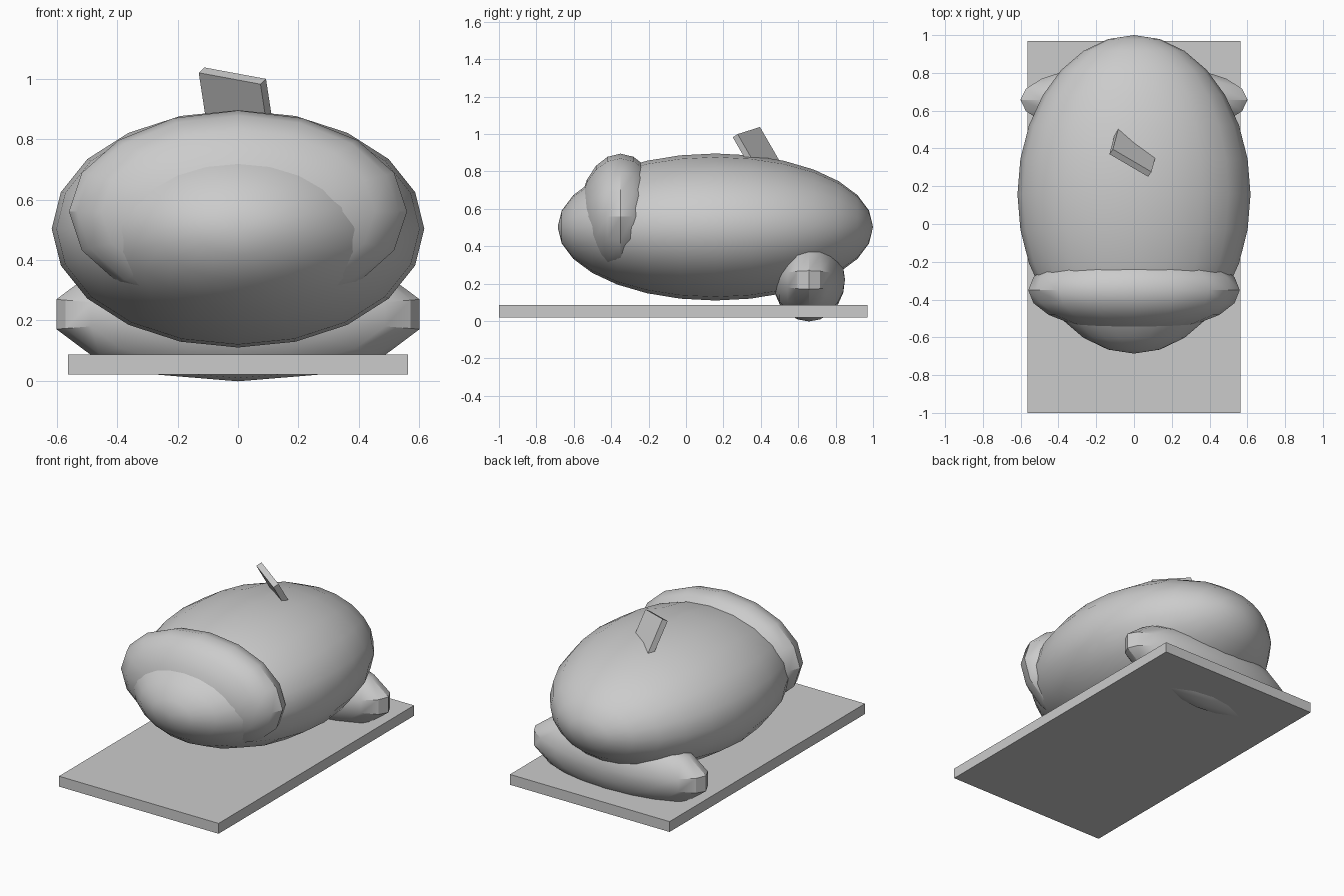
import bpy
from math import radians
from mathutils import Matrix, Vector

cube = bpy.data.objects.get("Cube")
if cube:
    bpy.data.objects.remove(cube, do_unlink=True)

GREY = (0.6, 0.6, 0.6, 1)
mat = bpy.data.materials.new("plain grey")
mat.use_nodes = True
mat.diffuse_color = GREY
mat.node_tree.nodes["Principled BSDF"].inputs["Base Color"].default_value = GREY


def finish(name):
    ob = bpy.context.object
    ob.name = name
    ob.data.materials.append(mat)
    return ob


def ellipsoid(name, centre, radii, segments, rings):
    """Stretched sphere with its poles along y."""
    bpy.ops.mesh.primitive_uv_sphere_add(segments=segments, ring_count=rings, radius=1)
    ob = finish(name)
    ob.data.transform(Matrix.Rotation(radians(90), 4, 'X'))
    ob.data.transform(Matrix.Diagonal((*radii, 1)))
    ob.location = centre
    bpy.ops.object.shade_smooth_by_angle(angle=radians(30))
    return ob


def box(name, centre, size):
    bpy.ops.mesh.primitive_cube_add(size=1)
    ob = finish(name)
    ob.data.transform(Matrix.Diagonal((*size, 1)))
    ob.location = centre
    return ob


# Flat base board
box("base_board", (0, -0.015, 0.053), (1.126, 1.97, 0.066))

# Rounded body, front collar and rear feet
ellipsoid("body", (0, 0.157, 0.503), (0.617, 0.843, 0.393), 20, 14)
ellipsoid("front_collar", (0, -0.35, 0.56), (0.56, 0.222, 0.335), 16, 10)
ellipsoid("rear_feet", (0, 0.657, 0.22), (0.617, 0.193, 0.222), 14, 10)

# Tilted plate on the back, partly sunk into the body
across = Vector((0.205, -0.12, -0.038)).normalized()
down = Vector((0.033, 0.1, -0.18))
down = (down - across * down.dot(across)).normalized()
through = across.cross(down)
width, length, thick = 0.24, 0.25, 0.036
corner = Vector((-0.13, 0.37, 1.02))
centre = corner + (across * width + down * length + through * thick) / 2
plate = box("back_plate", centre, (width, length, thick))
turn = Matrix((across, down, through)).transposed()
plate.rotation_euler = turn.to_euler()
